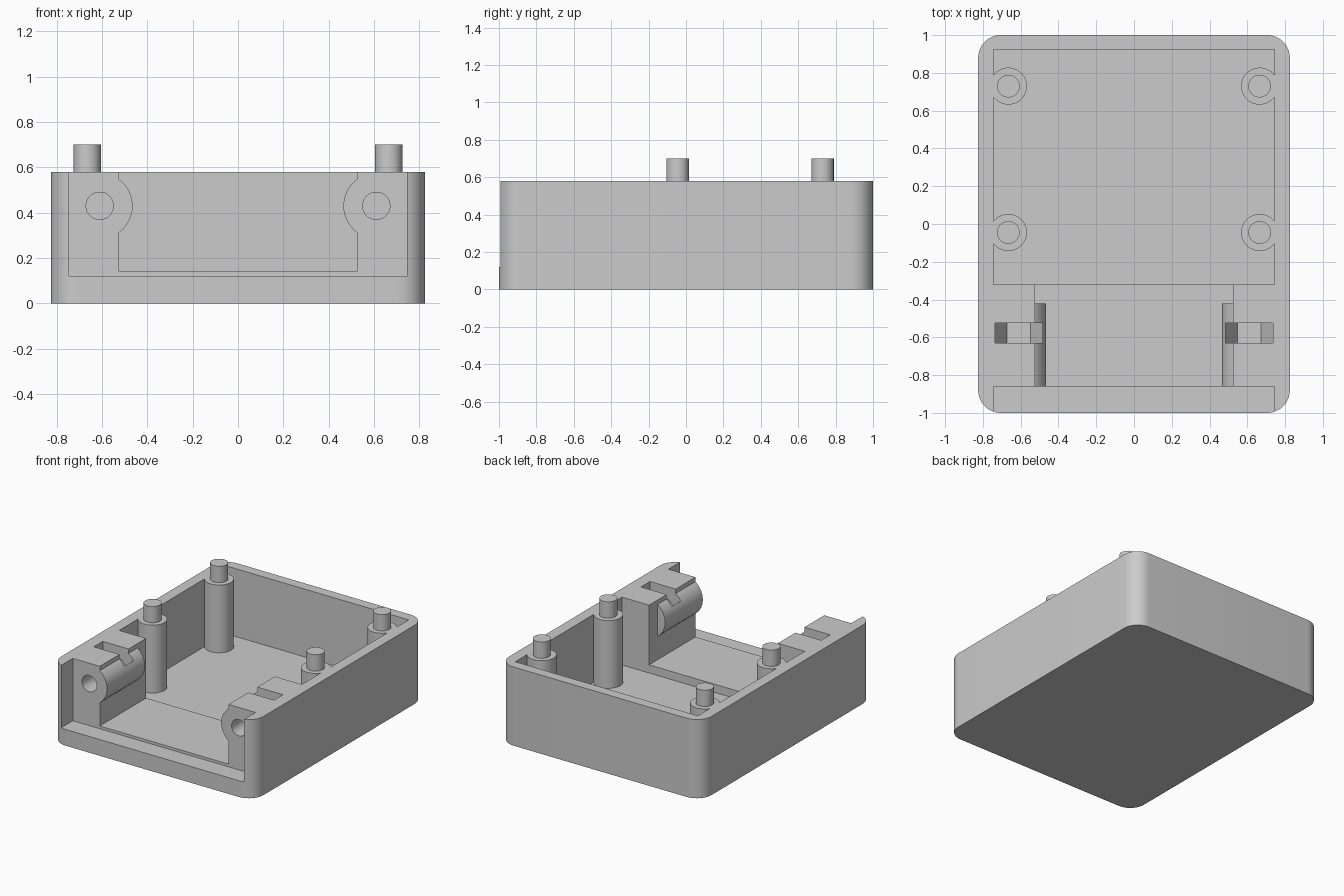
import bpy, bmesh, math

if "Cube" in bpy.data.objects:
    bpy.data.objects.remove(bpy.data.objects["Cube"])

grey = bpy.data.materials.new("plain grey")
grey.diffuse_color = (0.6, 0.6, 0.6, 1)
grey.use_nodes = True
grey.node_tree.nodes["Principled BSDF"].inputs["Base Color"].default_value = grey.diffuse_color


def prism(name, pts, lo, hi, axis="Z"):
    """Extrude a profile: along Z it is (x, y), along Y it is (x, z)."""
    bm = bmesh.new()
    place = (lambda a, b, t: (a, b, t)) if axis == "Z" else (lambda a, b, t: (a, t, b))
    rings = [[bm.verts.new(place(a, b, t)) for a, b in pts] for t in (lo, hi)]
    bm.faces.new(rings[0])
    bm.faces.new(rings[1])
    n = len(pts)
    for i in range(n):
        j = (i + 1) % n
        bm.faces.new((rings[0][i], rings[0][j], rings[1][j], rings[1][i]))
    bmesh.ops.recalc_face_normals(bm, faces=bm.faces)
    me = bpy.data.meshes.new(name)
    bm.to_mesh(me)
    bm.free()
    me.materials.append(grey)
    ob = bpy.data.objects.new(name, me)
    bpy.context.collection.objects.link(ob)
    return ob


def rect(x0, x1, y0, y1):
    return [(x0, y0), (x1, y0), (x1, y1), (x0, y1)]


def circle(cx, cy, r, n=48):
    return [(cx + r * math.cos(2 * math.pi * i / n),
             cy + r * math.sin(2 * math.pi * i / n)) for i in range(n)]


def rounded(hx, hy, r, n=12):
    pts = []
    for k, (sx, sy) in enumerate([(1, 1), (-1, 1), (-1, -1), (1, -1)]):
        for i in range(n + 1):
            a = math.pi / 2 * (k + i / n)
            pts.append((sx * (hx - r) + r * math.cos(a), sy * (hy - r) + r * math.sin(a)))
    return pts


def combine(tool, operation):
    """Boolean the tool into the case, then discard it."""
    mod = case.modifiers.new("bool", "BOOLEAN")
    mod.operation, mod.object, mod.solver = operation, tool, "EXACT"
    bpy.context.view_layer.objects.active = case
    bpy.ops.object.modifier_apply(modifier=mod.name)
    bpy.data.objects.remove(tool, do_unlink=True)


# Outer body with rounded corners
case = prism("enclosure_base", rounded(0.825, 1.0, 0.12), 0, 0.58)

# Main cavity, channel between the front blocks, open front recess
combine(prism("cavity", rect(-0.745, 0.745, -0.32, 0.925), 0.08, 1), "DIFFERENCE")
combine(prism("channel", rect(-0.525, 0.525, -0.95, 0.0), 0.14, 1), "DIFFERENCE")
combine(prism("front_recess", rect(-0.745, 0.745, -1.2, -0.86), 0.12, 1), "DIFFERENCE")

for s in (-1, 1):
    # Corner posts with locating pins
    for y in (-0.045, 0.73):
        combine(prism("post", circle(s * 0.665, y, 0.098), 0.04, 0.58), "UNION")
        combine(prism("pin", circle(s * 0.665, y, 0.06), 0.3, 0.70), "UNION")
    # Screw boss bulging from the block, with its hole and hexagonal nut slot
    cx, cz = s * 0.61, 0.43
    combine(prism("boss", circle(cx, cz, 0.145), -0.86, -0.42, "Y"), "UNION")
    combine(prism("hole", circle(cx, cz, 0.06), -0.95, -0.45, "Y"), "DIFFERENCE")
    slot = [(cx - 0.125, 1), (cx - 0.125, cz), (cx - 0.0625, cz - 0.108),
            (cx + 0.0625, cz - 0.108), (cx + 0.125, cz), (cx + 0.125, 1)]
    combine(prism("nut_slot", slot, -0.63, -0.525, "Y"), "DIFFERENCE")

# Smooth the round surfaces, keep edges sharp
bpy.ops.object.select_all(action="DESELECT")
case.select_set(True)
bpy.context.view_layer.objects.active = case
bpy.ops.object.shade_smooth_by_angle(angle=math.radians(30))
